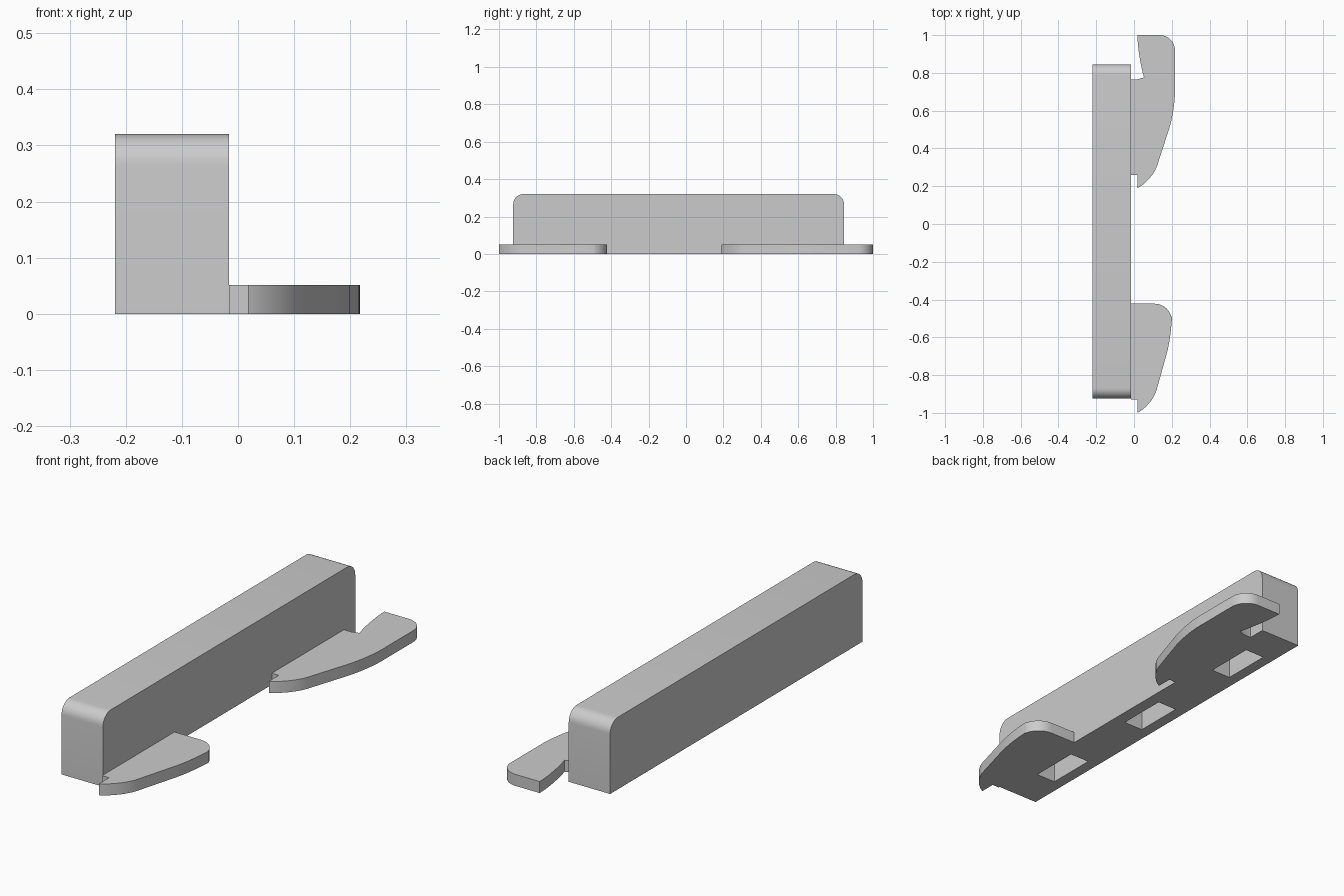
import bpy
import bmesh
from mathutils import Vector

if "Cube" in bpy.data.objects:
    bpy.data.objects.remove(bpy.data.objects["Cube"], do_unlink=True)

# Single grey material
grey = bpy.data.materials.new("plain_grey")
grey.use_nodes = True
colour = (0.6, 0.6, 0.6, 1)
grey.diffuse_color = colour
grey.node_tree.nodes["Principled BSDF"].inputs["Base Color"].default_value = colour


def rounded(corners, steps=8):
    """Outline from (u, v, radius) corners, with each corner eased into a curve."""
    out = []
    for i, (u, v, r) in enumerate(corners):
        p = Vector((u, v))
        if r == 0:
            out.append(p)
            continue
        a = p + (Vector(corners[i - 1][:2]) - p).normalized() * r
        b = p + (Vector(corners[(i + 1) % len(corners)][:2]) - p).normalized() * r
        h1, h2 = a.lerp(p, 0.55), b.lerp(p, 0.55)
        for k in range(steps + 1):
            t = k / steps
            s = 1 - t
            out.append(a * s**3 + h1 * 3 * s * s * t + h2 * 3 * s * t * t + b * t**3)
    return out


def prism(name, outline, place, depth):
    """Extrude an outline, put in space by the place function, along depth."""
    bm = bmesh.new()
    face = bm.faces.new([bm.verts.new(place(p.x, p.y)) for p in outline])
    ext = bmesh.ops.extrude_face_region(bm, geom=[face])["geom"]
    moved = [g for g in ext if isinstance(g, bmesh.types.BMVert)]
    bmesh.ops.translate(bm, verts=moved, vec=depth)
    bmesh.ops.recalc_face_normals(bm, faces=bm.faces)
    mesh = bpy.data.meshes.new(name)
    bm.to_mesh(mesh)
    bm.free()
    mesh.materials.append(grey)
    obj = bpy.data.objects.new(name, mesh)
    bpy.context.collection.objects.link(obj)
    return obj


def activate(obj):
    bpy.ops.object.select_all(action="DESELECT")
    obj.select_set(True)
    bpy.context.view_layer.objects.active = obj


LEFT, RIGHT = -0.219, -0.016
FRONT, BACK, TOP = -0.924, 0.845, 0.32
PLATE = 0.051

# Long bar with rounded upper ends
bar = prism("bar",
            rounded([(FRONT, 0, 0), (BACK, 0, 0), (BACK, TOP, 0.055), (FRONT, TOP, 0.055)]),
            lambda y, z: (LEFT, y, z), (RIGHT - LEFT, 0, 0))

# Three pockets cut in the underside
for y in (-0.623, -0.034, 0.556):
    bpy.ops.mesh.primitive_cube_add(size=1, location=(-0.12, y, 0.05))
    cutter = bpy.context.object
    cutter.scale = (0.096, 0.228, 0.2)
    cutter.hide_render = True
    activate(bar)
    cut = bar.modifiers.new("pocket", "BOOLEAN")
    cut.operation = "DIFFERENCE"
    cut.solver = "EXACT"
    cut.object = cutter
    bpy.ops.object.modifier_apply(modifier=cut.name)
    bpy.data.objects.remove(cutter, do_unlink=True)


# Flat hooks: both share the tapered lower half, measured from the tip
def hook(name, tip, edge, upper):
    lower = [(edge, tip + 0.41, 0.1), (0.097, tip + 0.04, 0.085),
             (0.018, tip, 0), (0.018, tip + 0.07, 0), (RIGHT, tip + 0.07, 0)]
    return prism(name, rounded(upper + lower), lambda x, y: (x, y, 0), (0, 0, PLATE))


front_hook = hook("front_hook", -1.0, 0.2,
                  [(RIGHT, -0.422, 0), (0.2, -0.422, 0.09)])
back_hook = hook("back_hook", 0.19, 0.217,
                 [(RIGHT, 0.766, 0), (0.018, 0.766, 0), (0.053, 0.776, 0),
                  (0.023, 0.88, 0.1), (0.018, 1.0, 0), (0.217, 1.0, 0.08)])

# Smooth the rounded edges, keep the corners crisp
for obj in (bar, front_hook, back_hook):
    activate(obj)
    bpy.ops.object.shade_smooth_by_angle(angle=0.52)
